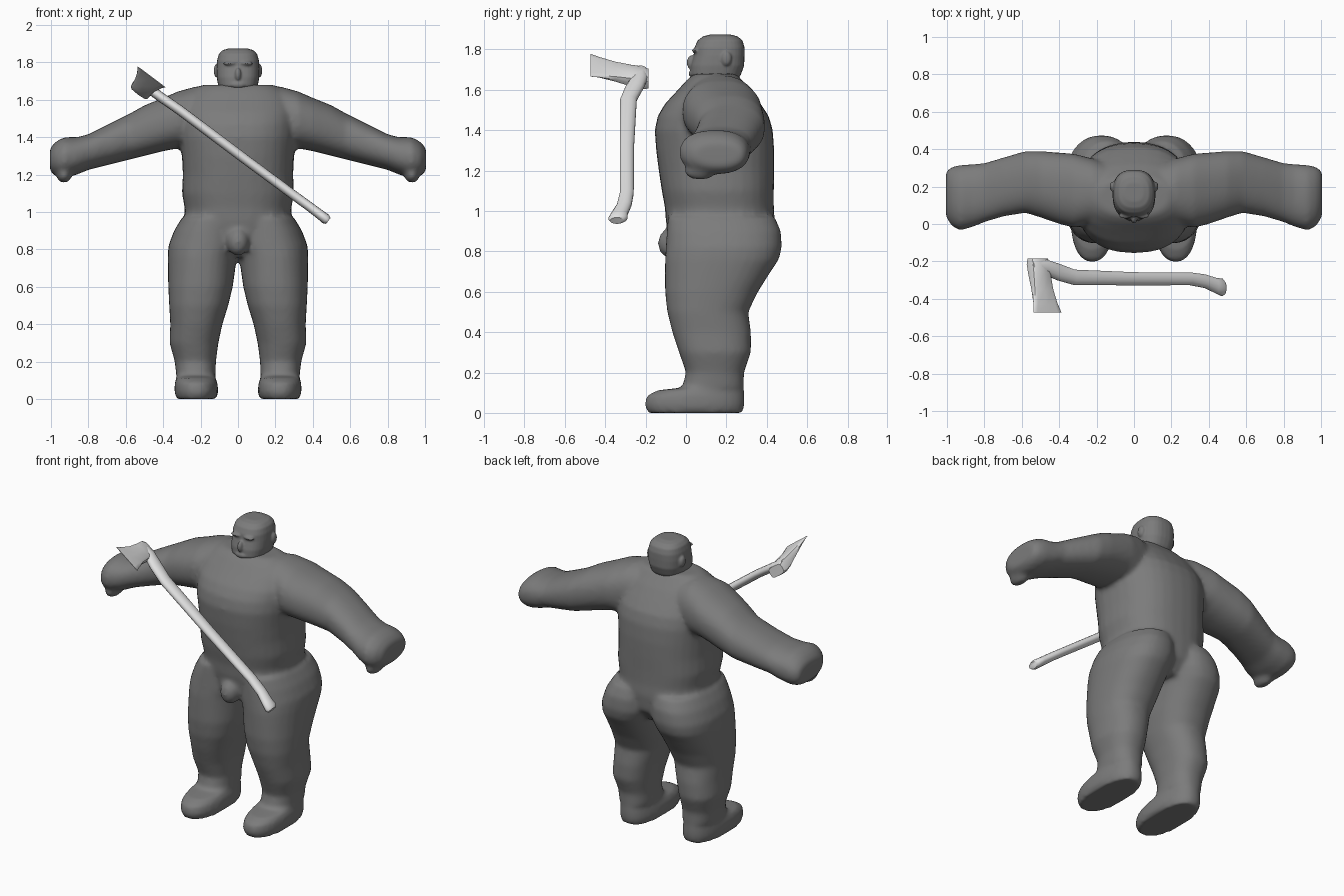
import bpy, bmesh, math
from mathutils import Vector, Matrix


def material(name, v):
    m = bpy.data.materials.new(name)
    m.diffuse_color = (v, v, v, 1)
    return m


SKIN = material("dark_grey", 0.2)
STEEL = material("light_grey", 0.75)


def oval(n, a, b, power):
    """Rounded-box outline as (u, v) pairs."""
    pts = []
    for i in range(n):
        t = 2 * math.pi * i / n
        c, s = math.cos(t), math.sin(t)
        pts.append((a * math.copysign(abs(c) ** (2 / power), c),
                    b * math.copysign(abs(s) ** (2 / power), s)))
    return pts


def skin_rings(bm, rings):
    """Bridge a list of coordinate rings and cap the ends."""
    loops = [[bm.verts.new(p) for p in r] for r in rings]
    n = len(loops[0])
    for lo, hi in zip(loops, loops[1:]):
        for i in range(n):
            j = (i + 1) % n
            bm.faces.new((lo[i], lo[j], hi[j], hi[i]))
    bm.faces.new(loops[0][::-1])
    bm.faces.new(loops[-1])


def loft_z(bm, rows, side=1, n=32, power=2.4):
    """rows: z, x min, x max, y min, y max"""
    skin_rings(bm, [[(side * ((x0 + x1) / 2 + u), (y0 + y1) / 2 + v, z)
                     for u, v in oval(n, (x1 - x0) / 2, (y1 - y0) / 2, power)]
                    for z, x0, x1, y0, y1 in rows])


def loft_x(bm, rows, side=1, n=32, power=2.3):
    """rows: x, y min, y max, z min, z max"""
    skin_rings(bm, [[(side * x, (y0 + y1) / 2 + u, (z0 + z1) / 2 + v)
                     for u, v in oval(n, (y1 - y0) / 2, (z1 - z0) / 2, power)]
                    for x, y0, y1, z0, z1 in rows])


def ball(bm, centre, radii):
    bmesh.ops.create_uvsphere(bm, u_segments=16, v_segments=10, radius=1,
                              matrix=Matrix.Translation(centre) @ Matrix.Diagonal((*radii, 1)))


def finish(bm, name, mat, voxel=0, smooth=0, angle=180):
    bmesh.ops.recalc_face_normals(bm, faces=bm.faces)
    me = bpy.data.meshes.new(name)
    bm.to_mesh(me)
    bm.free()
    me.materials.append(mat)
    ob = bpy.data.objects.new(name, me)
    bpy.context.collection.objects.link(ob)
    bpy.context.view_layer.objects.active = ob
    ob.select_set(True)
    bpy.ops.object.shade_smooth_by_angle(angle=math.radians(angle))
    ob.select_set(False)
    if voxel:
        r = ob.modifiers.new("merge", "REMESH")
        r.mode, r.voxel_size, r.use_smooth_shade = "VOXEL", voxel, True
        s = ob.modifiers.new("soften", "SMOOTH")
        s.factor, s.iterations = 0.5, smooth
    return ob


# Body: torso, legs, feet and arms merged into one soft skin
bm = bmesh.new()
loft_z(bm, [(0.76, -.16, .16, .0, .36), (0.85, -.27, .27, -.08, .43),
            (0.95, -.285, .285, -.10, .44), (1.02, -.285, .285, -.105, .435),
            (1.10, -.30, .30, -.12, .435), (1.20, -.295, .295, -.135, .437),
            (1.30, -.30, .30, -.148, .437), (1.40, -.31, .31, -.155, .43),
            (1.47, -.31, .31, -.14, .41), (1.53, -.31, .31, -.105, .37),
            (1.60, -.29, .29, -.04, .32), (1.65, -.24, .24, .005, .275),
            (1.68, -.19, .19, .04, .25)])
for side in (1, -1):
    # leg and foot
    loft_z(bm, [(0, .115, .33, -.19, .28), (.04, .105, .34, -.205, .29),
                (.085, .11, .338, -.195, .29), (.112, .12, .33, -.14, .287),
                (.125, .12, .33, -.02, .287), (.2, .118, .338, .0, .287),
                (.3, .105, .366, -.035, .322), (.4, .083, .362, -.068, .322),
                (.5, .052, .368, -.093, .308), (.6, .028, .373, -.104, .357),
                (.7, .014, .375, -.104, .42), (.76, .004, .376, -.104, .46),
                (.82, -.02, .372, -.10, .475), (.9, -.02, .342, -.095, .47),
                (.97, -.02, .30, -.09, .44)], side, power=2.3)
    # arm and hand
    loft_x(bm, [(.12, .03, .32, 1.32, 1.66), (.22, .0, .35, 1.33, 1.672),
                (.32, -.02, .375, 1.34, 1.645), (.4, .0, .382, 1.325, 1.61),
                (.5, .035, .39, 1.30, 1.57), (.58, .06, .39, 1.28, 1.525),
                (.7, .04, .355, 1.25, 1.465), (.8, .01, .325, 1.225, 1.415),
                (.86, -.015, .32, 1.20, 1.40), (.93, -.035, .315, 1.18, 1.40),
                (.975, -.01, .305, 1.19, 1.375), (1.006, .04, .28, 1.22, 1.34)], side)
    ball(bm, (side * .93, .07, 1.195), (.04, .08, .04))
ball(bm, (0, -.075, .84), (.06, .065, .075))
finish(bm, "body", SKIN, 0.014, 6)

# Head: skull with nose, brow, chin and ears
bm = bmesh.new()
loft_z(bm, [(1.60, -.09, .09, .07, .25), (1.655, -.095, .095, .04, .26),
            (1.675, -.106, .106, .022, .272), (1.72, -.114, .114, .024, .288),
            (1.77, -.115, .115, .038, .29), (1.81, -.112, .112, .042, .29),
            (1.845, -.102, .102, .058, .28), (1.865, -.082, .082, .085, .255),
            (1.874, -.05, .05, .12, .22)], power=2.5)
ball(bm, (0, .026, 1.735), (.017, .022, .036))
ball(bm, (0, .035, 1.68), (.045, .022, .02))
for side in (1, -1):
    ball(bm, (side * .045, .045, 1.795), (.036, .016, .011))
    ball(bm, (side * .114, .20, 1.755), (.016, .026, .036))
finish(bm, "head", SKIN, 0.006, 3)

# Axe frame: along the handle, and across it in the front plane
along = Vector((.8, 0, -.6))
across = Vector((.6, 0, .8))
depth = Vector((0, 1, 0))

# Axe handle: curved shaft with a hooked knob
bm = bmesh.new()
path = [(-.55, 1.70, -.225, .026, .030), (-.47, 1.655, -.232, .026, .042),
        (-.41, 1.612, -.255, .026, .046), (-.32, 1.55, -.285, .026, .042),
        (0, 1.31, -.293, .026, .036), (.30, 1.088, -.293, .025, .035),
        (.38, 1.03, -.306, .025, .037), (.44, .985, -.33, .026, .042),
        (.47, .962, -.338, .028, .048), (.483, .952, -.342, .02, .035)]
skin_rings(bm, [[Vector((x, y, z)) + across * u + depth * v for u, v in oval(14, a, b, 2)]
                for x, z, y, a, b in path])
finish(bm, "axe_handle", STEEL, angle=50)

# Axe head: thick poll tapering to a flared thin edge
bm = bmesh.new()
rows = [(-.515, 1.655, -.185, .055, .032), (-.512, 1.66, -.215, .060, .040),
        (-.505, 1.67, -.27, .060, .036), (-.49, 1.69, -.35, .066, .022),
        (-.472, 1.712, -.43, .082, .009), (-.463, 1.722, -.473, .094, .002)]
skin_rings(bm, [[Vector((x, y, z)) + along * u + across * v for u, v in oval(12, a, b, 4)]
                for x, z, y, a, b in rows])
finish(bm, "axe_head", STEEL, angle=40)
